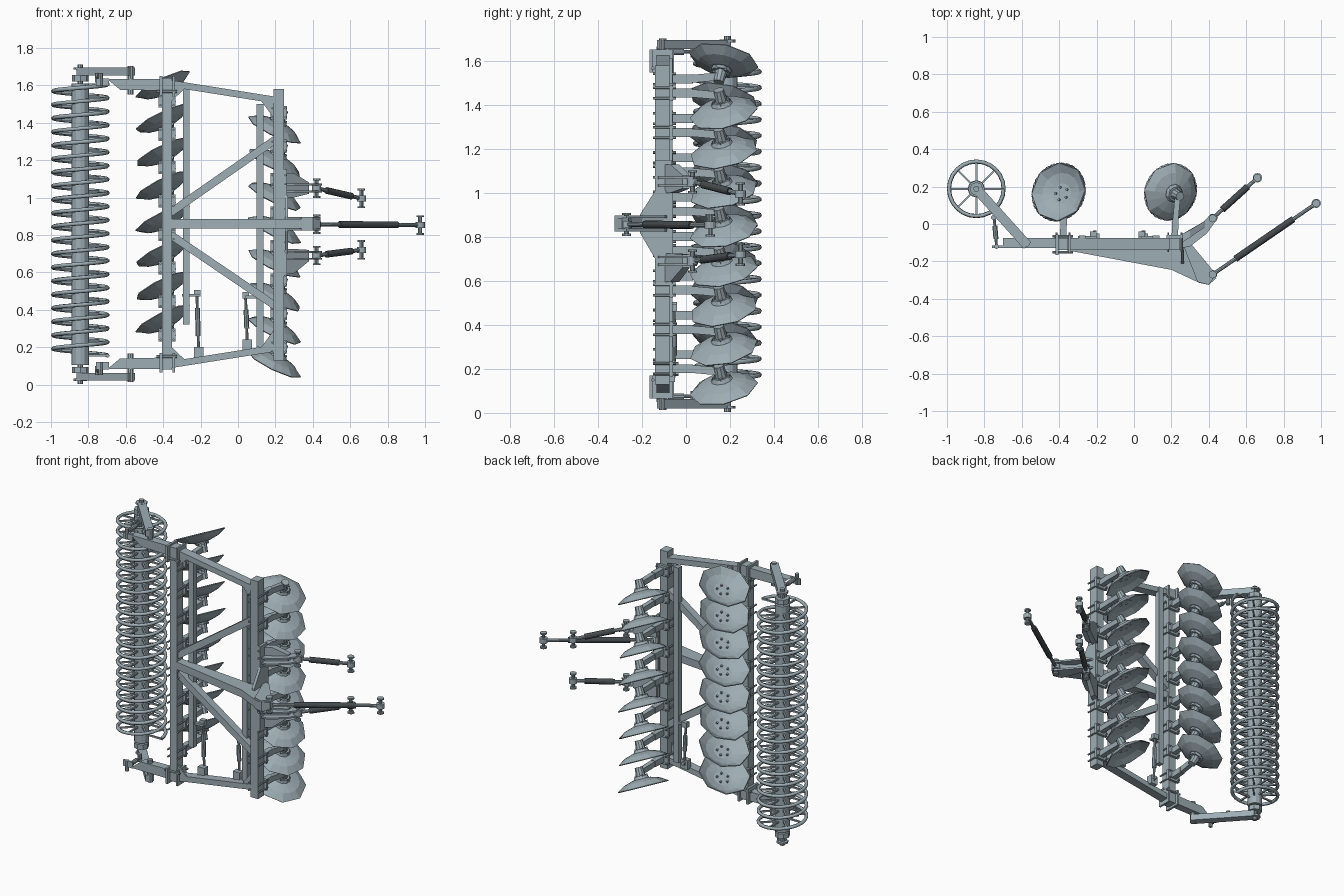
import bpy, bmesh
from math import sin, cos, pi, radians
from mathutils import Vector as V, Matrix

if "Cube" in bpy.data.objects:
    bpy.data.objects.remove(bpy.data.objects["Cube"])

ZC = 0.858                                   # mirror plane of the frame
def flip(z): return 2 * ZC - z
SIDES = (lambda z: z, flip)

def material(name, col):
    m = bpy.data.materials.new(name)
    m.diffuse_color = (*col, 1)
    m.use_nodes = True
    m.node_tree.nodes["Principled BSDF"].inputs["Base Color"].default_value = m.diffuse_color
    return m
STEEL = material("painted_steel", (0.34, 0.42, 0.46))
DARK = material("dark_steel", (0.06, 0.07, 0.075))

def finish(bm, name, mat=STEEL):
    bmesh.ops.recalc_face_normals(bm, faces=bm.faces)
    me = bpy.data.meshes.new(name)
    bm.to_mesh(me)
    bm.free()
    me.materials.append(mat)
    ob = bpy.data.objects.new(name, me)
    bpy.context.collection.objects.link(ob)
    return ob

def box(bm, x0, x1, y0, y1, z0, z1):
    m = Matrix.Translation(((x0+x1)/2, (y0+y1)/2, (z0+z1)/2)) @ Matrix.Diagonal((x1-x0, y1-y0, abs(z1-z0), 1))
    bmesh.ops.create_cube(bm, size=1, matrix=m)

def frame(p, q, up):
    d = (q - p).normalized()
    a = V(up).cross(d).normalized()
    return Matrix.Translation((p + q) / 2) @ Matrix((a, d.cross(a), d)).transposed().to_4x4()

def beam(bm, p, q, w, h, up=(0, 1, 0)):
    """Rectangular bar from p to q; h is its size along up."""
    p, q = V(p), V(q)
    bmesh.ops.create_cube(bm, size=1, matrix=frame(p, q, up) @ Matrix.Diagonal((w, h, (q-p).length, 1)))

def rod(bm, p, q, r, r2=None, n=10):
    p, q = V(p), V(q)
    up = (0, 0, 1) if abs((q-p).normalized().z) < 0.9 else (0, 1, 0)
    bmesh.ops.create_cone(bm, cap_ends=True, segments=n, radius1=r, radius2=r if r2 is None else r2,
                          depth=(q-p).length, matrix=frame(p, q, up))

def prism(bm, pts, axis, a, b):
    """Extrude a 2D outline along axis 'x', 'y' or 'z' from a to b."""
    def at(u, v, w):
        return {'x': (w, u, v), 'y': (u, w, v), 'z': (u, v, w)}[axis]
    lo = [bm.verts.new(at(u, v, a)) for u, v in pts]
    hi = [bm.verts.new(at(u, v, b)) for u, v in pts]
    bm.faces.new(lo)
    bm.faces.new(hi)
    for i in range(len(pts)):
        j = (i + 1) % len(pts)
        bm.faces.new((lo[i], lo[j], hi[j], hi[i]))

# Main frame: cross beams, gang bars, side rails and diagonals
bm = bmesh.new()
box(bm, -0.405, -0.353, -0.14, -0.075, 0.08, 1.64)
box(bm, 0.19, 0.245, -0.14, -0.075, 0.13, 1.58)
beam(bm, (-0.36, -0.105, 0.92), (0.20, -0.105, 1.31), 0.042, 0.05)
beam(bm, (-0.36, -0.105, 0.80), (0.20, -0.105, 0.42), 0.042, 0.05)
for m in SIDES:
    beam(bm, (-0.40, -0.105, m(0.10)), (0.20, -0.105, m(0.195)), 0.036, 0.06)
    prism(bm, [(-0.355, m(0.10)), (-0.27, m(0.12)), (-0.355, m(0.20))], 'y', -0.135, -0.125)
    prism(bm, [(0.19, m(0.20)), (0.11, m(0.18)), (0.19, m(0.29))], 'y', -0.13, -0.12)
finish(bm, "main_frame")

bm = bmesh.new()
box(bm, -0.295, -0.26, -0.10, -0.062, 0.32, 1.61)
box(bm, 0.10, 0.135, -0.10, -0.062, 0.20, 1.50)
finish(bm, "gang_bars")

# Central mast wedge, headstock plate and gussets
bm = bmesh.new()
prism(bm, [(-0.36, -0.085), (0.2, -0.14), (0.27, -0.10), (0.31, -0.20), (0.36, -0.245), (0.43, -0.265),
           (0.44, -0.29), (0.40, -0.325), (0.35, -0.315), (0.2, -0.245), (-0.36, -0.14)], 'z', 0.835, 0.885)
prism(bm, [(-0.14, 0.70), (-0.06, 0.70), (-0.06, 1.01), (-0.14, 1.01), (-0.21, 0.90), (-0.21, 0.82)],
      'x', 0.25, 0.268)
box(bm, 0.245, 0.262, -0.14, -0.065, 0.58, 1.15)
for z in (0.825, 0.885):
    prism(bm, [(0.25, -0.08), (0.30, -0.10), (0.44, -0.27), (0.40, -0.325), (0.34, -0.31)], 'z', z, z + 0.012)
finish(bm, "headstock")

# Lower hitch brackets
bm = bmesh.new()
for z0, zr in ((1.065, 1.05), (0.66, 0.69)):
    for dz in (-0.022, 0.014):
        prism(bm, [(0.25, -0.13), (0.30, -0.12), (0.39, -0.05), (0.45, 0.035), (0.41, 0.05), (0.34, -0.02),
                   (0.25, -0.06)], 'z', zr + dz, zr + dz + 0.01)
    ce = [(0.255, z0-0.065), (0.30, z0-0.065), (0.38, zr-0.03), (0.38, zr+0.03), (0.30, z0+0.065), (0.255, z0+0.065)]
    bot = [bm.verts.new((x, -0.10 + max(0, x-0.26) * 0.7, z)) for x, z in ce]
    top = [bm.verts.new((x, -0.055 + max(0, x-0.26) * 0.6, z)) for x, z in ce]
    bm.faces.new(bot)
    bm.faces.new(top)
    for i in range(6):
        bm.faces.new((bot[i-1], bot[i], top[i], top[i-1]))
finish(bm, "lower_hitch_brackets")

# Hitch links with pinned ball ends
def link(name, p, q, r):
    p, q = V(p), V(q)
    bm = bmesh.new()
    rod(bm, p, q, r * 0.6)
    for e in (p, q):
        rod(bm, e - V((0, 0, 0.05)), e + V((0, 0, 0.05)), 0.011)
        for s in (-1, 1):
            rod(bm, e + V((0, 0, s*0.042)), e + V((0, 0, s*0.052)), 0.021)
        rod(bm, e - V((0, 0, 0.016)), e + V((0, 0, 0.016)), 0.025, n=12)
    finish(bm, name + "_ends")
    bm = bmesh.new()
    rod(bm, p.lerp(q, 0.22), p.lerp(q, 0.78), r, n=12)
    finish(bm, name + "_tube", DARK)
link("top_link", (0.42, -0.27, 0.857), (0.974, 0.11, 0.853), 0.018)
link("upper_lower_link", (0.42, 0.03, 1.05), (0.66, 0.247, 0.995), 0.018)
link("bottom_lower_link", (0.42, 0.03, 0.69), (0.66, 0.247, 0.72), 0.018)

# Disc gangs: scalloped dishes, hubs, arms and clamps
def gang(name, cx, z0, s, bx):
    blades, arms = bmesh.new(), bmesh.new()
    n = V((sin(radians(26)), -0.2, s * cos(radians(26)))).normalized()
    a = V((0, 1, 0)).cross(n).normalized()
    b = n.cross(a)
    for i in range(8):
        c = V((cx, 0.165, z0 + 0.179 * i))
        def ring(r, off, notch=1.0):
            return [blades.verts.new(c + n*off + (a*cos(k*pi/8 + i) + b*sin(k*pi/8 + i)) * r * (notch if k % 2 else 1))
                    for k in range(16)]
        rings = [ring(0.055, 0.012), ring(0.11, -0.005), ring(0.158, -0.034, 0.93)]
        blades.faces.new(rings[0])
        for r0, r1 in zip(rings, rings[1:]):
            for k in range(16):
                blades.faces.new((r0[k-1], r0[k], r1[k], r1[k-1]))
        # hub, bolts and bent arm
        h = c + n * 0.055
        rod(arms, c + n*0.012, c + n*0.03, 0.05, 0.04)
        rod(arms, c + n*0.03, c + n*0.085, 0.03, 0.024)
        for k in range(5):
            o = (a*cos(k*2*pi/5) + b*sin(k*2*pi/5)) * 0.036
            rod(arms, c + o + n*0.0, c + o + n*0.036, 0.007, n=6)
        zc = h.z + s * 0.012
        p0, p1 = V((bx, -0.07, zc)), V((bx + 0.004, 0.03, zc))
        beam(arms, p0, p1, 0.034, 0.04, (0, 0, 1))
        beam(arms, p1 - V((0, 0.012, 0)), h, 0.03, 0.036, (0, 0, 1))
        # clamp around the beam
        box(arms, bx - 0.045, bx + 0.045, -0.075, -0.058, zc - 0.035, zc + 0.035)
        for dx in (-0.035, 0.035):
            for dz in (-0.024, 0.024):
                rod(arms, (bx+dx, -0.15, zc+dz), (bx+dx, -0.045, zc+dz), 0.006, n=6)
    ob = finish(blades, name + "_discs")
    mod = ob.modifiers.new("thickness", 'SOLIDIFY')
    mod.thickness = 0.006
    finish(arms, name + "_arms")
gang("front", 0.21, 0.14, 1, 0.218)
gang("rear", -0.39, 0.325, -1, -0.379)

# Sideways adjusters between the lower rail and gang bars
bm = bmesh.new()
for x, z0, z1 in ((-0.21, 0.16, 0.49), (0.05, 0.20, 0.48)):
    rod(bm, (x, -0.055, z0), (x - 0.01, -0.055, z1), 0.008)
    rod(bm, (x - 0.003, -0.055, z0 + 0.10), (x - 0.007, -0.055, z1 - 0.08), 0.014)
    box(bm, x - 0.025, x + 0.025, -0.09, -0.05, z0 - 0.02, z0 + 0.04)
    box(bm, x - 0.025, x + 0.01, -0.07, -0.04, z1 - 0.02, z1 + 0.015)
    rod(bm, (x, -0.09, z0 + 0.02), (x, -0.035, z0 + 0.02), 0.012, n=6)
box(bm, -0.30, -0.20, -0.085, -0.065, 0.47, 0.485)
box(bm, 0.04, 0.12, -0.085, -0.065, 0.46, 0.475)
finish(bm, "gang_adjusters")

# Rear carrier arms, roller arms and bearings, mirrored top and bottom
RX, RY = -0.843, 0.188
bm = bmesh.new()
for m in SIDES:
    prism(bm, [(-0.36, m(0.145)), (-0.63, m(0.14)), (-0.70, m(0.082)), (-0.36, m(0.082))], 'y', -0.128, -0.075)
    z0, z1 = sorted((m(0.065), m(0.17)))
    box(bm, -0.42, -0.405, -0.165, -0.055, z0, z1)
    box(bm, -0.35, -0.338, -0.155, -0.06, z0, z1)
    for y in (-0.15, -0.065):
        rod(bm, (-0.435, y, m(0.15)), (-0.325, y, m(0.15)), 0.008, n=6)
    beam(bm, (RX, RY, m(0.042)), (-0.57, -0.115, m(0.042)), 0.052, 0.042, (0, 0, 1))
    rod(bm, (-0.575, -0.105, m(0.014)), (-0.575, -0.105, m(0.165)), 0.017)
    box(bm, -0.76, -0.69, -0.128, -0.115, *sorted((m(0.08), m(0.12))))
    # bearing
    rod(bm, (RX, RY, m(0.004)), (RX, RY, m(0.13)), 0.016)
    rod(bm, (RX, RY, m(0.02)), (RX, RY, m(0.032)), 0.036, n=8)
    rod(bm, (RX, RY, m(0.062)), (RX, RY, m(0.095)), 0.045, n=8)
    # depth strut
    rod(bm, (-0.735, -0.12, m(0.075)), (-0.748, 0.04, m(0.075)), 0.008)
    rod(bm, (-0.738, -0.08, m(0.075)), (-0.744, -0.01, m(0.075)), 0.014)
    rod(bm, (-0.75, 0.035, m(0.05)), (-0.75, 0.035, m(0.1)), 0.014)
    rod(bm, (-0.735, -0.12, m(0.05)), (-0.735, -0.12, m(0.12)), 0.013)
finish(bm, "roller_carriers")

# Roller core with spokes
TURNS, Z0, PITCH, R = 20, 0.155, 0.0725, 0.146
def coil(t):
    return V((RX + R*cos(2*pi*t), RY + R*sin(2*pi*t), Z0 + PITCH*t))
bm = bmesh.new()
rod(bm, (RX, RY, 0.105), (RX, RY, flip(0.105)), 0.046, n=12)
for k in range(TURNS * 8 + 1):
    p = coil(k / 8)
    beam(bm, (RX, RY, p.z), p, 0.01, 0.01, (0, 0, 1))
finish(bm, "roller_core")

# Roller spring coil
cu = bpy.data.curves.new("roller_coil", 'CURVE')
cu.dimensions = '3D'
cu.bevel_depth = 0.011
cu.bevel_resolution = 1
cu.use_fill_caps = True
sp = cu.splines.new('POLY')
sp.points.add(TURNS * 24)
for k, pt in enumerate(sp.points):
    pt.co = (*coil(k / 24), 1)
cu.materials.append(STEEL)
bpy.context.collection.objects.link(bpy.data.objects.new("roller_coil", cu))
